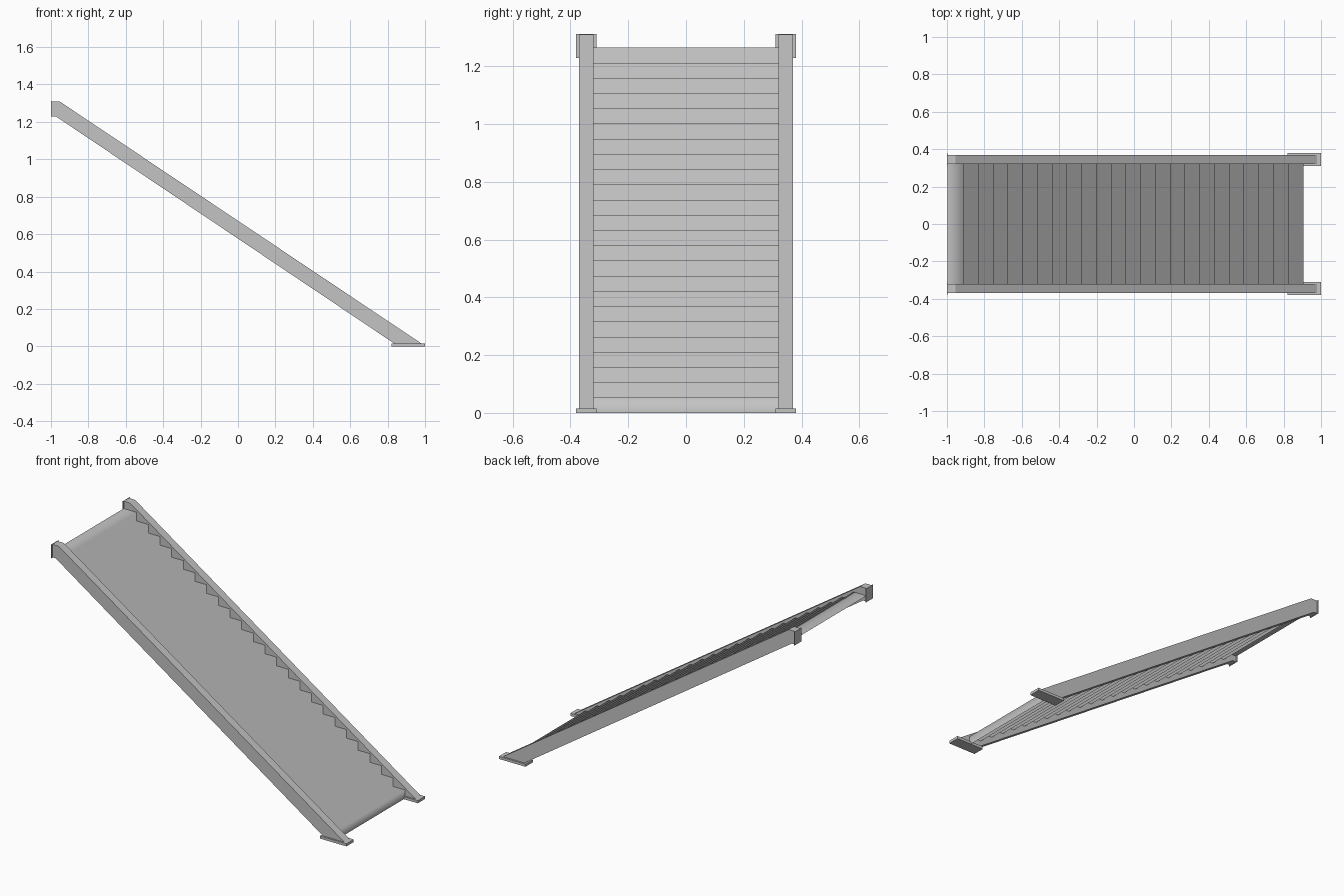
import bpy, bmesh

default = bpy.data.objects.get("Cube")
if default:
    bpy.data.objects.remove(default, do_unlink=True)

grey = bpy.data.materials.new("plain_grey")
grey.use_nodes = True
grey.diffuse_color = (0.55, 0.55, 0.55, 1)
grey.node_tree.nodes["Principled BSDF"].inputs["Base Color"].default_value = (0.55, 0.55, 0.55, 1)


def extrude_profile(name, points, y0, y1, closed=True, smooth=False):
    """Sweep an x-z profile from y0 to y1, as a capped solid or an open sheet."""
    bm = bmesh.new()
    near = [bm.verts.new((x, y0, z)) for x, z in points]
    far = [bm.verts.new((x, y1, z)) for x, z in points]
    count = len(points)
    for i in range(count if closed else count - 1):
        j = (i + 1) % count
        bm.faces.new((near[i], far[i], far[j], near[j]))
    if closed:
        bm.faces.new(near)
        bm.faces.new(far[::-1])
        bmesh.ops.recalc_face_normals(bm, faces=bm.faces)
    for face in bm.faces:
        face.smooth = smooth
    mesh = bpy.data.meshes.new(name)
    bm.to_mesh(mesh)
    bm.free()
    mesh.materials.append(grey)
    obj = bpy.data.objects.new(name, mesh)
    bpy.context.collection.objects.link(obj)
    return obj


def rectangle(x0, x1, z0, z1):
    return [(x0, z0), (x1, z0), (x1, z1), (x0, z1)]


# Folded sheet of risers and treads, softly shaded across its folds
STEPS, RISE, GOING, FIRST_X = 24, 0.0527, 0.0789, 0.905
steps = [(FIRST_X, 0)]
for i in range(STEPS):
    x, z = FIRST_X - GOING * i, RISE * (i + 1)
    back = x - GOING if i < STEPS - 1 else -0.998
    steps += [(x, z), (back, z)]
stairs = extrude_profile("stair_treads_and_risers", steps, -0.32, 0.32, closed=False, smooth=True)

# Sloping side beams with floor feet and upper wall plates
beam = [(-1, 1.23), (-0.975, 1.23), (0.84, 0.012), (0.985, 0.012), (-0.955, 1.31), (-1, 1.31)]
for side, sign in (("left", 1), ("right", -1)):
    inner, outer = sorted((0.32 * sign, 0.37 * sign))
    extrude_profile(side + "_side_beam", beam, inner, outer)
    inner, outer = sorted((0.31 * sign, 0.38 * sign))
    extrude_profile(side + "_floor_foot", rectangle(0.82, 1, 0, 0.016), inner, outer)
    extrude_profile(side + "_wall_plate", rectangle(-1, -0.996, 1.228, 1.311), inner, outer)
